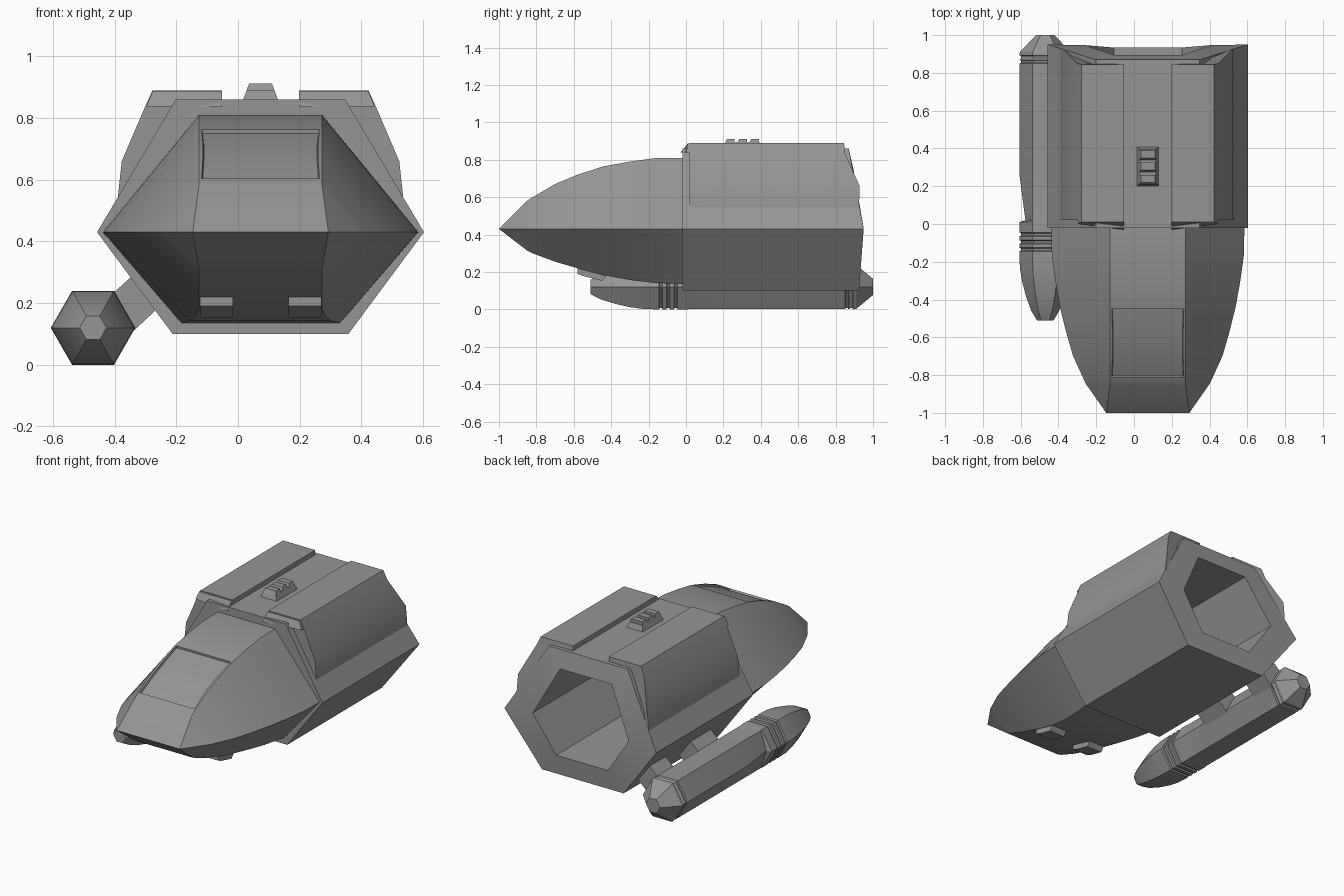
import bpy, bmesh
from mathutils import Vector

if "Cube" in bpy.data.objects:
    bpy.data.objects.remove(bpy.data.objects["Cube"])

CX = 0.073   # centre line of the hull
grey = bpy.data.materials.new("hull_grey")
grey.use_nodes = True
colour = (0.3, 0.3, 0.3, 1)
grey.diffuse_color = colour
grey.node_tree.nodes["Principled BSDF"].inputs["Base Color"].default_value = colour


def finish(bm, name):
    """Clean a mesh, recalculate normals and link it as an object."""
    bmesh.ops.remove_doubles(bm, verts=bm.verts, dist=0.0005)
    bmesh.ops.recalc_face_normals(bm, faces=bm.faces)
    mesh = bpy.data.meshes.new(name)
    bm.to_mesh(mesh)
    bm.free()
    mesh.materials.append(grey)
    ob = bpy.data.objects.new(name, mesh)
    bpy.context.collection.objects.link(ob)
    bpy.ops.object.select_all(action='DESELECT')
    ob.select_set(True)
    bpy.context.view_layer.objects.active = ob
    bpy.ops.object.shade_smooth_by_angle(angle=0.4)
    return ob


def loft(rings, caps=(True, True)):
    """Skin a list of equal-length point rings."""
    bm = bmesh.new()
    vs = [[bm.verts.new(p) for p in ring] for ring in rings]
    n = len(vs[0])
    for a, b in zip(vs, vs[1:]):
        for i in range(n):
            j = (i + 1) % n
            bm.faces.new((a[i], a[j], b[j], b[i]))
    if caps[0]:
        bm.faces.new(vs[0])
    if caps[1]:
        bm.faces.new(vs[-1])
    return bm


def hexagon(cx, top, mid, low):
    """Six points from three (half width, y, z) corners: top, middle, bottom."""
    half = (top, mid, low)
    return ([Vector((cx + w, y, z)) for w, y, z in half]
            + [Vector((cx - w, y, z)) for w, y, z in reversed(half)])


def prism(name, profile, y0, y1, sx=1):
    """Extrude an (x, z) profile along y beside the centre line."""
    ends = y1 if isinstance(y1, (list, tuple)) else [y1] * len(profile)
    starts = y0 if isinstance(y0, (list, tuple)) else [y0] * len(profile)
    rings = [[(CX + sx * x, y, z) for (x, z), y in zip(profile, ys)] for ys in (starts, ends)]
    return finish(loft(rings), name)


# Rear hull: hexagonal tube with a hollow open bay at the back
def hull_ring(y):
    return hexagon(CX, (0.275, y, 0.86), (0.53, y, 0.43), (0.285, y, 0.10))


rear = hexagon(CX, (0.275, 0.87, 0.86), (0.53, 0.95, 0.43), (0.285, 0.925, 0.10))
bay = hexagon(CX, (0.18, 0.895, 0.75), (0.335, 0.947, 0.45), (0.18, 0.934, 0.22))
bay_end = [Vector((p.x, 0.1, p.z)) for p in bay]
finish(loft([hull_ring(-0.02), rear, bay, bay_end]), "rear_hull")

# Nose: tapering hexagonal loft; y, top z, half width, bottom z, bottom half width
stations = [
    (-0.85, 0.58, 0.325, 0.315, 0.20),
    (-0.82, 0.60, 0.34, 0.30, 0.20),
    (-0.70, 0.67, 0.395, 0.255, 0.20),
    (-0.58, 0.72, 0.43, 0.22, 0.20),
    (-0.44, 0.765, 0.465, 0.183, 0.20),
    (-0.30, 0.79, 0.49, 0.157, 0.21),
    (-0.17, 0.808, 0.508, 0.142, 0.23),
    (-0.01, 0.81, 0.512, 0.135, 0.258),
]
tip = (0.22, -1.0, 0.43)
rings = [hexagon(CX, tip, tip, tip)]
rings += [hexagon(CX, (0.2, y, t), (w, y, 0.43), (bw, y, b)) for y, t, w, b, bw in stations]
bm = loft(rings, (False, True))
bm.normal_update()
bmesh.ops.remove_doubles(bm, verts=bm.verts, dist=0.0005)
bmesh.ops.recalc_face_normals(bm, faces=bm.faces)
# Recessed windscreen on the upper panel
screen = [f for f in bm.faces if f.normal.z > 0.5 and abs(f.calc_center_median().x - CX) < 0.01
          and -0.83 < f.calc_center_median().y < -0.44]
bmesh.ops.inset_region(bm, faces=screen, thickness=0.013, depth=0)
bmesh.ops.inset_region(bm, faces=screen, thickness=0.004, depth=-0.012)
finish(bm, "nose")

# Raised roof shells with front lips, and landing pads, on both sides
shell = [(0.463, 0.54), (0.45, 0.66), (0.375, 0.835), (0.35, 0.89),
         (0.125, 0.89), (0.125, 0.845), (0.25, 0.82), (0.42, 0.54)]
shell_back = [0.925, 0.928, 0.85, 0.845, 0.845, 0.845, 0.845, 0.915]
lip = [(0.37, 0.838), (0.35, 0.887), (0.125, 0.887), (0.125, 0.838)]
for side, sx in (("left", 1), ("right", -1)):
    prism("roof_shell_" + side, shell, 0.02, shell_back, sx)
    prism("shell_lip_" + side, lip, [0.0, 0.01, 0.01, -0.03], 0.03, sx)
    bm = bmesh.new()
    lo, hi = CX + sx * 0.09, CX + sx * 0.197
    outline = [(-0.58, 0.235), (-0.58, 0.19), (-0.55, 0.178), (-0.45, 0.153), (-0.42, 0.19)]
    bm.free()
    finish(loft([[(x, y, z) for y, z in outline] for x in (lo, hi)]), "landing_pad_" + side)

# Roof sensor block with three ridges
prism("roof_sensor_base", [(-0.058, 0.855), (0.058, 0.855), (0.044, 0.893), (-0.044, 0.893)],
      [0.2, 0.2, 0.215, 0.215], [0.41, 0.41, 0.395, 0.395])
for k in range(3):
    y = 0.22 + k * 0.065
    prism(f"roof_sensor_ridge_{k + 1}",
          [(-0.045, 0.89), (0.045, 0.89), (0.037, 0.912), (-0.037, 0.912)],
          [y - 0.012, y - 0.012, y, y], y + 0.04)

# Engine pod: hexagonal loft along y; (y, scale)
PX, PZ = -0.47, 0.12
pod = [(-0.51, 0.32), (-0.46, 0.54), (-0.38, 0.75), (-0.30, 0.90), (-0.23, 0.98), (-0.155, 1)]
for y in (-0.145, -0.105, -0.065):          # front ring grooves
    pod += [(y, 1), (y + 0.005, 0.93), (y + 0.015, 0.93), (y + 0.02, 1)]
pod += [(0.01, 1), (0.02, 0.985), (0.25, 0.985), (0.85, 0.985)]
for y in (0.855, 0.88):                     # rear ring grooves
    pod += [(y, 0.93), (y + 0.01, 0.93), (y + 0.013, 1)]
pod += [(0.91, 0.98), (1.0, 0.36)]
rings = []
for y, s in pod:
    ring = hexagon(PX, (0.068 * s, y, PZ + 0.12 * s), (0.137 * s, y, PZ), (0.068 * s, y, PZ - 0.12 * s))
    if y == 0.02:                           # notch in the outer edge
        ring[4].x += 0.03
    rings.append(ring)
finish(loft(rings), "engine_pod")

# Struts between the pod and the hull
strut = [(-0.43, 0.21), (-0.29, 0.335), (-0.21, 0.23), (-0.36, 0.09)]
for name, y0, y1 in (("front", 0.25, 0.45), ("rear", 0.7, 0.86)):
    finish(loft([[(x, y, z) for x, z in strut] for y in (y0, y1)]), "pod_strut_" + name)
